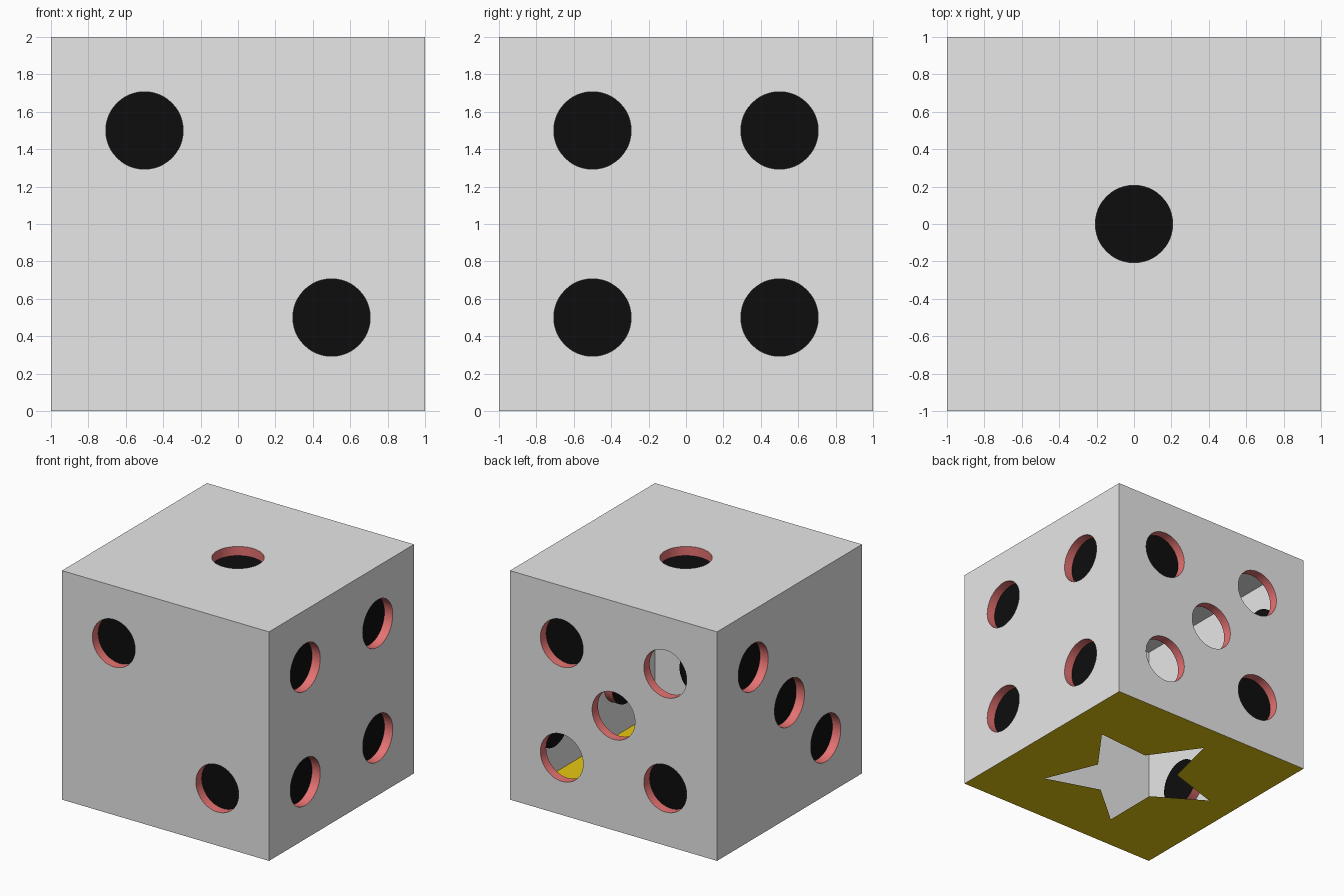
import bpy
import bmesh
from math import sin, cos, pi, radians
from mathutils import Matrix, Vector

cube = bpy.data.objects.get("Cube")
if cube:
    bpy.data.objects.remove(cube, do_unlink=True)

PIP_RADIUS = 0.207
PIP_DEPTH = 0.08
SEGMENTS = 48


def material(name, r, g, b):
    mat = bpy.data.materials.new(name)
    mat.use_nodes = True
    mat.diffuse_color = (r, g, b, 1)
    mat.node_tree.nodes["Principled BSDF"].inputs["Base Color"].default_value = (r, g, b, 1)
    return mat


GREY = material("light grey", 0.8, 0.8, 0.8)
RED = material("soft red", 0.8, 0.17, 0.17)
BLACK = material("black", 0.004, 0.004, 0.004)
YELLOW = material("yellow", 0.8, 0.58, 0.005)


def add_object(name, bm, mat, matrix, smooth=False):
    bm.transform(matrix)
    mesh = bpy.data.meshes.new(name)
    bm.to_mesh(mesh)
    bm.free()
    mesh.materials.append(mat)
    for poly in mesh.polygons:
        poly.use_smooth = smooth
    obj = bpy.data.objects.new(name, mesh)
    bpy.context.collection.objects.link(obj)


def ring(centre, radii, count, turn=0.0):
    """Points around a centre, cycling through the given radii."""
    return [Vector((centre[0] + radii[i % len(radii)] * cos(turn + 2 * pi * i / count),
                    centre[1] + radii[i % len(radii)] * sin(turn + 2 * pi * i / count), 0))
            for i in range(count)]


def panel(name, holes, mat, matrix):
    """Square sheet facing local +z with outlines cut out of it."""
    bm = bmesh.new()
    square = [Vector((x, y, 0)) for x, y in ((-1, -1), (1, -1), (1, 1), (-1, 1))]
    edges = []
    for loop in [square] + holes:
        verts = [bm.verts.new(p) for p in loop]
        edges += [bm.edges.new((verts[i - 1], verts[i])) for i in range(len(verts))]
    bmesh.ops.triangle_fill(bm, edges=edges, use_beauty=True, normal=(0, 0, 1))
    for face in bm.faces:
        face.normal_update()
        if face.normal.z < 0:
            face.normal_flip()
    add_object(name, bm, mat, matrix)


def die_side(name, matrix, pips, open_pips=()):
    """Panel with round recesses; open pips have a wall but no floor."""
    rings = [ring(p, [PIP_RADIUS], SEGMENTS) for p in pips]
    panel(name + "_panel", rings, GREY, matrix)
    walls, floors = bmesh.new(), bmesh.new()
    drop = Vector((0, 0, -PIP_DEPTH))
    for pip, points in zip(pips, rings):
        top = [walls.verts.new(p) for p in points]
        low = [walls.verts.new(p + drop) for p in points]
        for i in range(SEGMENTS):
            walls.faces.new((top[i - 1], top[i], low[i], low[i - 1]))
        if pip not in open_pips:
            floors.faces.new([floors.verts.new(p + drop) for p in points])
    add_object(name + "_pip_walls", walls, RED, matrix, smooth=True)
    add_object(name + "_pip_floors", floors, BLACK, matrix)


# Pip positions on a panel
UL, UR, LL, LR, MID = (-0.5, 0.5), (0.5, 0.5), (-0.5, -0.5), (0.5, -0.5), (0, 0)
middle = Matrix.Translation((0, 0, 1))
out = Matrix.Translation((0, 0, 1))

# Four upright sides, each a quarter turn from the last
sides = [("front", [UL, LR], []),
         ("left", [UL, UR, LL, LR], []),
         ("back", [UL, UR, MID, LL, LR], [UR, MID, LL]),
         ("right", [UL, MID, LR], [])]
for i, (name, pips, open_pips) in enumerate(sides):
    turn = Matrix.Rotation(i * pi / 2, 4, "Z") @ Matrix.Rotation(pi / 2, 4, "X")
    die_side(name, middle @ turn @ out, pips, open_pips)

# Top side with a single pip
die_side("top", middle @ out, [MID])

# Base sheet with a star opening
star = ring(MID, [0.745, 0.357], 10, radians(43))
panel("star_base", [star], YELLOW, middle @ Matrix.Rotation(pi, 4, "X") @ out)
